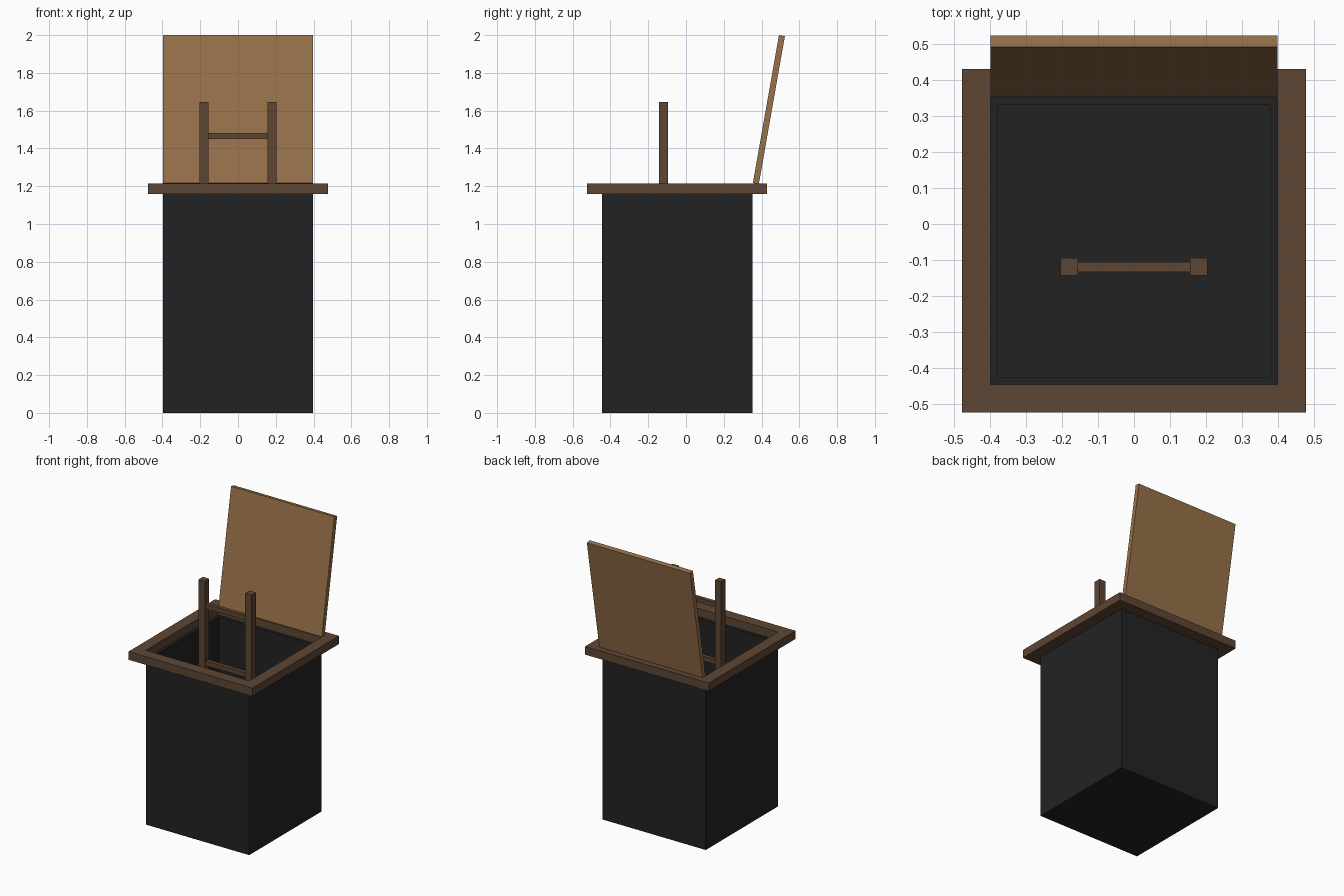
import bpy
import math
from mathutils import Matrix, Vector

if "Cube" in bpy.data.objects:
    bpy.data.objects.remove(bpy.data.objects["Cube"])


def material(name, rgb):
    m = bpy.data.materials.new(name)
    m.diffuse_color = (*rgb, 1.0)
    m.use_nodes = True
    m.node_tree.nodes["Principled BSDF"].inputs["Base Color"].default_value = m.diffuse_color
    return m


BLACK = material("charcoal", (0.0165, 0.0165, 0.0165))
BROWN = material("dark wood", (0.112, 0.061, 0.034))
TAN = material("light wood", (0.31, 0.165, 0.067))


def mesh_object(name, verts, faces, mat):
    me = bpy.data.meshes.new(name)
    me.from_pydata(verts, [], faces)
    me.materials.append(mat)
    ob = bpy.data.objects.new(name, me)
    bpy.context.collection.objects.link(ob)
    return ob


def box(name, lo, hi, mat):
    v = [(x, y, z) for z in (lo[2], hi[2])
         for x, y in ((lo[0], lo[1]), (hi[0], lo[1]), (hi[0], hi[1]), (lo[0], hi[1]))]
    f = [(3, 2, 1, 0), (4, 5, 6, 7)]
    f += [(i, (i + 1) % 4, (i + 1) % 4 + 4, i + 4) for i in range(4)]
    return mesh_object(name, v, f, mat)


CY = -0.047          # centre of the shaft in y
HALF = 0.398         # half width of the shaft
WALL = 0.02
RIM_LOW, RIM_TOP = 1.158, 1.215


def ring(half, z):
    return [(sx * half, CY + sy * half, z)
            for sx, sy in ((-1, -1), (1, -1), (1, 1), (-1, 1))]


def loft(rings, closed):
    """Quads joining successive square rings, either looped or capped at both ends."""
    n = len(rings)
    faces = []
    for r in range(n if closed else n - 1):
        a, b = r * 4, ((r + 1) % n) * 4
        faces += [(a + i, a + (i + 1) % 4, b + (i + 1) % 4, b + i) for i in range(4)]
    if not closed:
        faces += [(3, 2, 1, 0), tuple(range(n * 4 - 4, n * 4))]
    return [p for r in rings for p in r], faces


# Open-topped shaft with a floor
inner = HALF - WALL
v, f = loft([ring(HALF, 0), ring(HALF, RIM_LOW), ring(inner, RIM_LOW), ring(inner, WALL)], False)
mesh_object("shaft", v, f, BLACK)

# Square frame around the opening
outer = 0.477
v, f = loft([ring(outer, RIM_LOW), ring(outer, RIM_TOP), ring(HALF, RIM_TOP), ring(HALF, RIM_LOW)], True)
mesh_object("rim_frame", v, f, BROWN)

# Ladder rails and evenly spaced rungs
LY = -0.119
for side, name in ((-1, "left"), (1, "right")):
    x = side * 0.18
    box("ladder_rail_" + name, (x - 0.024, LY - 0.024, 0.003), (x + 0.024, LY + 0.024, 1.645), BROWN)
for i in range(4):
    z = 1.467 - 0.3975 * i
    box(f"ladder_rung_{i + 1}", (-0.16, LY - 0.014, z - 0.016), (0.16, LY + 0.014, z + 0.016), BROWN)

# Open hatch lid, leaning back from its hinge edge
lid = box("hatch_lid", (-HALF, 0, 0), (HALF, 0.032, 0.795), TAN)
lid.data.transform(Matrix.Translation(Vector((0, 0.354, 1.217))) @ Matrix.Rotation(math.radians(-10), 4, 'X'))
